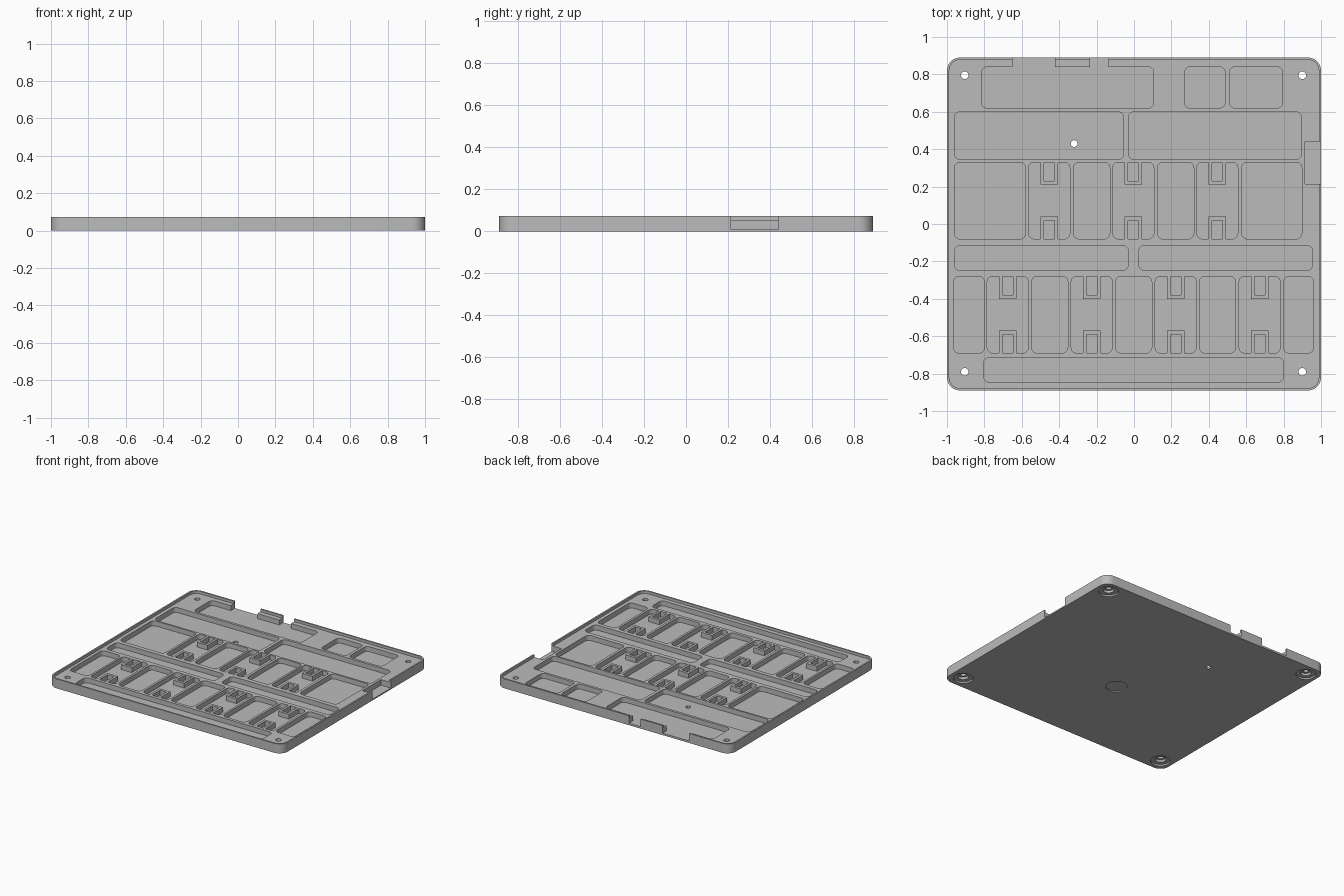
import bpy
import bmesh
from math import cos, sin, pi

TOP, DECK, FLOOR = 0.073, 0.053, 0.015   # rim top, deck, pocket floor

old = bpy.data.objects.get("Cube")
if old:
    bpy.data.objects.remove(old, do_unlink=True)

grey = bpy.data.materials.new("plain grey")
grey.use_nodes = True
grey.diffuse_color = (0.5, 0.5, 0.5, 1)
grey.node_tree.nodes["Principled BSDF"].inputs["Base Color"].default_value = (0.5, 0.5, 0.5, 1)


def rounded(x0, x1, y0, y1, r, steps=5):
    """Outline of a rectangle with rounded corners."""
    centres = [(x1 - r, y1 - r), (x0 + r, y1 - r), (x0 + r, y0 + r), (x1 - r, y0 + r)]
    return [(cx + r * cos((q + i / steps) * pi / 2), cy + r * sin((q + i / steps) * pi / 2))
            for q, (cx, cy) in enumerate(centres) for i in range(steps + 1)]


def box(x0, x1, y0, y1):
    return [(x0, y0), (x1, y0), (x1, y1), (x0, y1)]


def circle(x, y, r, n=32):
    return [(x + r * cos(2 * pi * i / n), y + r * sin(2 * pi * i / n)) for i in range(n)]


def prisms(name, outlines, z0, z1):
    """One object made of outlines extruded from z0 to z1."""
    bm = bmesh.new()
    for outline in outlines:
        face = bm.faces.new([bm.verts.new((x, y, z0)) for x, y in outline])
        out = bmesh.ops.extrude_face_region(bm, geom=[face])
        for v in out["geom"]:
            if isinstance(v, bmesh.types.BMVert):
                v.co.z = z1
    bmesh.ops.recalc_face_normals(bm, faces=bm.faces)
    mesh = bpy.data.meshes.new(name)
    bm.to_mesh(mesh)
    bm.free()
    obj = bpy.data.objects.new(name, mesh)
    bpy.context.collection.objects.link(obj)
    mesh.materials.append(grey)
    return obj


def cut(target, outlines, z0, z1):
    """Carve extruded outlines out of the target."""
    cutter = prisms("cutter", outlines, z0, z1)
    cutter.hide_render = True
    mod = target.modifiers.new("cut", "BOOLEAN")
    mod.operation, mod.solver, mod.object = "DIFFERENCE", "EXACT", cutter
    bpy.context.view_layer.objects.active = target
    bpy.ops.object.modifier_apply(modifier=mod.name)
    bpy.data.objects.remove(cutter, do_unlink=True)


# Tray body with a thin raised rim
tray = prisms("tray", [rounded(-1, 1, -0.89, 0.89, 0.07, 8)], 0, TOP)
cut(tray, [rounded(-0.988, 0.988, -0.878, 0.878, 0.058, 8)], DECK, 0.2)

# Rows of pockets: (y range, x ranges)
rows = [
    (0.62, 0.84, [(-0.815, 0.105), (0.27, 0.487), (0.51, 0.795)]),
    (0.345, 0.60, [(-0.96, -0.055), (-0.03, 0.895)]),
    (-0.08, 0.33, [(-0.96, -0.58), (0.576, 0.897)]),
    (-0.248, -0.115, [(-0.96, -0.03), (0.025, 0.955)]),
    (-0.69, -0.28, [(-0.965, -0.80), (0.80, 0.96)]),
    (-0.845, -0.715, [(-0.805, 0.80)]),
]
# Evenly spaced cells, wide ones with clips and narrow plain ones between
wide = [(-0.453 + 0.449 * i, -0.08, 0.33) for i in range(3)]
wide += [(-0.675 + 0.449 * i, -0.69, -0.28) for i in range(4)]
narrow = [(-0.2265 + 0.449 * i, -0.08, 0.33) for i in range(2)]
narrow += [(-0.451 + 0.449 * i, -0.69, -0.28) for i in range(3)]

pockets = [rounded(x0, x1, y0, y1, 0.03) for y0, y1, spans in rows for x0, x1 in spans]
pockets += [rounded(x - 0.11, x + 0.11, y0, y1, 0.03) for x, y0, y1 in wide]
pockets += [rounded(x - 0.097, x + 0.097, y0, y1, 0.03) for x, y0, y1 in narrow]
cut(tray, pockets, FLOOR, 0.2)

# Openings through the back wall and the left wall
cut(tray, [box(-0.65, -0.423, 0.80, 1), box(-0.235, -0.135, 0.80, 1)], FLOOR, 0.2)
cut(tray, [box(0.915, 1.1, 0.215, 0.44)], 0.01, 0.2)

# Screw holes with stepped recesses underneath, and a round recess
screws = [(x, y) for x in (-0.905, 0.9) for y in (-0.79, 0.795)]
cut(tray, [circle(x, y, 0.07) for x, y in screws], -0.1, 0.012)
cut(tray, [circle(x, y, 0.038) for x, y in screws], -0.1, 0.03)
cut(tray, [circle(x, y, 0.02) for x, y in screws] + [circle(-0.32, 0.43, 0.018)], -0.1, 0.2)
cut(tray, [circle(0, -0.19, 0.075)], -0.1, 0.008)

# U-shaped clips on the front and back walls of the wide cells
clips = []
for x, y0, y1 in wide:
    for wall, d in ((y0, 1), (y1, -1)):
        o, i, far, near, root = 0.046, 0.028, wall + 0.12 * d, wall + 0.1 * d, wall - 0.005 * d
        clips.append([(x - o, root), (x - o, far), (x + o, far), (x + o, root),
                      (x + i, root), (x + i, near), (x - i, near), (x - i, root)])
prisms("clips", clips, FLOOR - 0.003, DECK - 0.0005)

# Smooth the rounded walls, keep edges sharp
bpy.context.view_layer.update()
bpy.ops.object.select_all(action="DESELECT")
tray.select_set(True)
bpy.context.view_layer.objects.active = tray
bpy.ops.object.shade_smooth_by_angle(angle=pi / 6)
